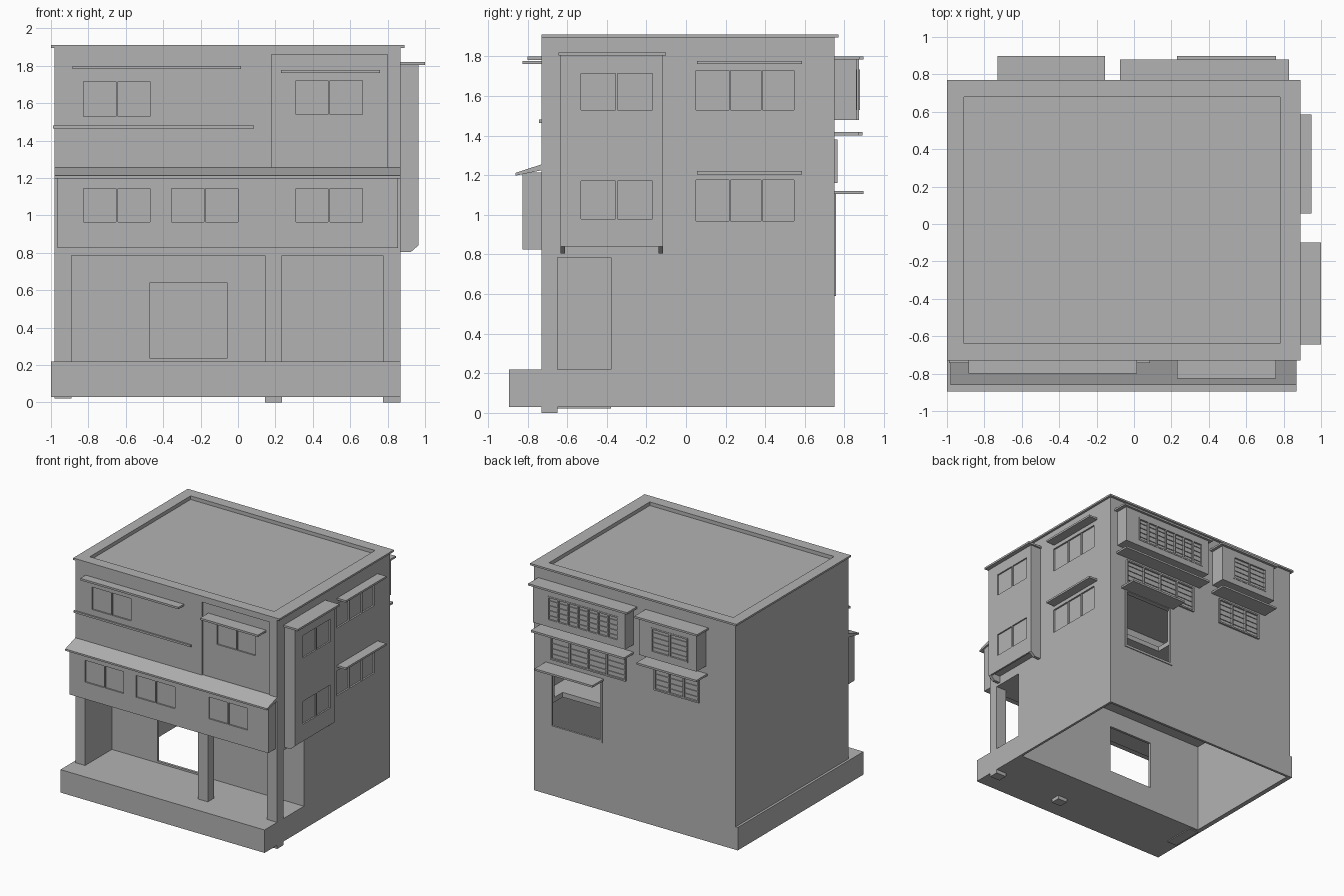
import bpy, bmesh
from mathutils import Vector

if "Cube" in bpy.data.objects:
    bpy.data.objects.remove(bpy.data.objects["Cube"], do_unlink=True)

plaster = bpy.data.materials.new("plain_grey")
plaster.use_nodes = True
GREY = (0.45, 0.45, 0.45, 1)
plaster.diffuse_color = GREY
plaster.node_tree.nodes["Principled BSDF"].inputs["Base Color"].default_value = GREY


def finish(name, bm):
    bmesh.ops.recalc_face_normals(bm, faces=bm.faces)
    me = bpy.data.meshes.new(name)
    bm.to_mesh(me)
    bm.free()
    me.materials.append(plaster)
    ob = bpy.data.objects.new(name, me)
    bpy.context.collection.objects.link(ob)
    return ob


def add_box(bm, x, y, z):
    lo, hi = Vector((x[0], y[0], z[0])), Vector((x[1], y[1], z[1]))
    for v in bmesh.ops.create_cube(bm, size=1)["verts"]:
        v.co = Vector([lo[i] + (v.co[i] + 0.5) * (hi[i] - lo[i]) for i in range(3)])


def box(name, x, y, z):
    bm = bmesh.new()
    add_box(bm, x, y, z)
    return finish(name, bm)


def prism(name, outline, axis, a, b):
    """Extrude a 2D outline along x (outline is y,z) or y (outline is x,z)."""
    bm = bmesh.new()
    pts = [(a, p, q) if axis == "x" else (p, a, q) for p, q in outline]
    face = bm.faces.new([bm.verts.new(p) for p in pts])
    geom = bmesh.ops.extrude_face_region(bm, geom=[face])["geom"]
    step = Vector((b - a, 0, 0)) if axis == "x" else Vector((0, b - a, 0))
    bmesh.ops.translate(bm, vec=step, verts=[g for g in geom if isinstance(g, bmesh.types.BMVert)])
    return finish(name, bm)


def cut(ob, boxes):
    """Subtract boxes and bake the result."""
    cutters = [box("cutter", *b) for b in boxes]
    for c in cutters:
        m = ob.modifiers.new("cut", "BOOLEAN")
        m.operation, m.solver, m.object = "DIFFERENCE", "EXACT", c
    bpy.context.view_layer.update()
    deps = bpy.context.evaluated_depsgraph_get()
    baked = bpy.data.meshes.new_from_object(ob.evaluated_get(deps))
    ob.modifiers.clear()
    ob.data = baked
    for c in cutters:
        bpy.data.objects.remove(c, do_unlink=True)


def lattice(name, x0, x1, z0, z1, y, bars, slats):
    """Framed window grille standing off the rear wall."""
    bm = bmesh.new()
    t, d = 0.012, 0.015
    for z in (z0, z1 - t):
        add_box(bm, (x0, x1), (y, y + d), (z, z + t))
    for i in range(bars + 1):
        x = x0 + (x1 - x0 - t) * i / bars
        add_box(bm, (x, x + t), (y, y + d), (z0, z1))
    for i in range(1, slats):
        z = z0 + (z1 - z0) * i / slats
        add_box(bm, (x0, x1), (y, y + 0.007), (z - 0.002, z + 0.002))
    return finish(name, bm)


# Pane positions along a wall for a two-sash window
def panes(start, end, gap=0.01):
    mid = (start + end) / 2
    return [(start, mid - gap / 2), (mid + gap / 2, end)]


ROOF_WELL = ((-0.91, 0.78), (-0.64, 0.68), (1.88, 2.0))
REAR_OPENING = ((0.25, 0.71), (0.6, 0.9), (0.6, 1.1))
SIDE_Y = [(0.05, 0.218), (0.225, 0.38), (0.386, 0.545)]

# Upper storeys: hollow shell with shallow window recesses
upper = box("upper_storeys", (-0.98, 0.87), (-0.73, 0.75), (0.785, 1.895))
cuts = [((-0.94, 0.83), (-0.69, 0.71), (0.825, 1.85)), ROOF_WELL, REAR_OPENING,
        ((0.18, 0.80), (-0.8, -0.718), (1.255, 1.86))]
cuts += [(p, (-0.8, -0.718), (1.53, 1.715)) for p in panes(-0.825, -0.47)]
cuts += [(p, (-0.8, -0.706), (1.54, 1.72)) for p in panes(0.31, 0.665)]
cuts += [((0.856, 0.95), p, z) for p in SIDE_Y for z in ((1.53, 1.73), (0.97, 1.175))]
cut(upper, cuts)

# Ground floor walls, open underneath
ground = box("ground_floor_walls", (-0.98, 0.87), (-0.38, 0.75), (0.03, 0.785))
cut(ground, [((-0.96, 0.85), (-0.36, 0.73), (-0.1, 0.9)), REAR_OPENING,
             ((-0.47, -0.06), (-0.5, -0.3), (0.235, 0.64))])

# Roof rim
rim = box("roof_rim", (-1.0, 0.89), (-0.73, 0.77), (1.895, 1.91))
cut(rim, [ROOF_WELL])

# Porch platform, side plinth, columns and wing wall
box("porch_platform", (-1.0, 0.87), (-0.895, -0.38), (0.03, 0.22))
box("side_plinth", (-1.0, -0.98), (-0.38, 0.75), (0.03, 0.22))
for name, x in (("middle_column", (0.145, 0.235)), ("corner_column", (0.775, 0.87))):
    box(name, x, (-0.73, -0.65), (0.0, 0.785))
box("porch_wing_wall", (-0.98, -0.89), (-0.73, -0.38), (0.22, 0.785))
box("wing_wall_foot", (-0.98, -0.89), (-0.65, -0.38), (0.022, 0.03))

# Projecting front bay with sloped canopy
bay = box("front_bay", (-0.965, 0.855), (-0.825, -0.73), (0.825, 1.215))
cut(bay, [(p, (-0.9, -0.813), (0.965, 1.145))
          for a in (-0.825, -0.355, 0.31) for p in panes(a, a + 0.355)])
prism("front_canopy", [(-0.73, 1.255), (-0.862, 1.212), (-0.862, 1.198), (-0.73, 1.225)],
      "x", -0.98, 0.87)

# Tall side bay with chamfered cheeks
side_bay = box("side_bay", (0.87, 0.965), (-0.635, -0.115), (0.84, 1.807))
cut(side_bay, [((0.953, 1.1), p, z) for p in panes(-0.53, -0.17)
               for z in ((1.53, 1.715), (0.98, 1.17))]
    + [((0.86, 0.95), (-0.61, -0.14), (0.7, 0.862))])
cheek = [(0.87, 0.84), (0.87, 0.805), (0.925, 0.805), (0.965, 0.84)]
for i, y in enumerate((-0.635, -0.14)):
    prism(f"side_bay_cheek_{i + 1}", cheek, "y", y, y + 0.025)

# Rear bays with recessed windows and grilles
for name, x, wx, y, bars in (("wide", (-0.045, 0.80), (0.015, 0.67), 0.86, 7),
                             ("narrow", (-0.71, -0.18), (-0.63, -0.29), 0.875, 2)):
    rear = box(f"rear_{name}_bay", x, (0.75, y), (1.48, 1.787))
    cut(rear, [(wx, (y - 0.012, 1.0), (1.53, 1.735))])
    lattice(f"rear_{name}_bay_grille", *wx, 1.53, 1.735, y - 0.012, bars, 5)

# Rear middle windows
lattice("rear_wide_window", 0.02, 0.71, 1.16, 1.38, 0.75, 4, 5)
lattice("rear_narrow_window", -0.65, -0.24, 1.16, 1.38, 0.75, 3, 5)

# Rear opening frame
for name, x in (("left", (0.70, 0.72)), ("right", (0.24, 0.26))):
    box(f"rear_opening_{name}_jamb", x, (0.74, 0.757), (0.59, 1.105))
box("rear_opening_sill", (0.26, 0.70), (0.74, 0.757), (0.59, 0.61))

# Flat awnings and the front ledge: name, x, y, base height
for name, x, y, z in (
        ("front_wide_awning", (-0.885, 0.015), (-0.80, -0.73), 1.783),
        ("front_narrow_awning", (0.23, 0.76), (-0.825, -0.718), 1.762),
        ("front_ledge", (-0.99, 0.085), (-0.742, -0.73), 1.465),
        ("side_bay_awning", (0.87, 1.0), (-0.645, -0.10), 1.805),
        ("side_upper_awning", (0.87, 0.95), (0.055, 0.585), 1.762),
        ("side_lower_awning", (0.87, 0.95), (0.055, 0.585), 1.205),
        ("rear_wide_awning", (-0.075, 0.83), (0.75, 0.88), 1.785),
        ("rear_narrow_awning", (-0.73, -0.155), (0.75, 0.897), 1.785),
        ("rear_wide_lower_awning", (-0.045, 0.81), (0.75, 0.875), 1.402),
        ("rear_narrow_lower_awning", (-0.72, -0.17), (0.75, 0.892), 1.402),
        ("rear_opening_awning", (0.23, 0.76), (0.75, 0.897), 1.105)):
    box(name, x, y, (z, z + 0.016))
